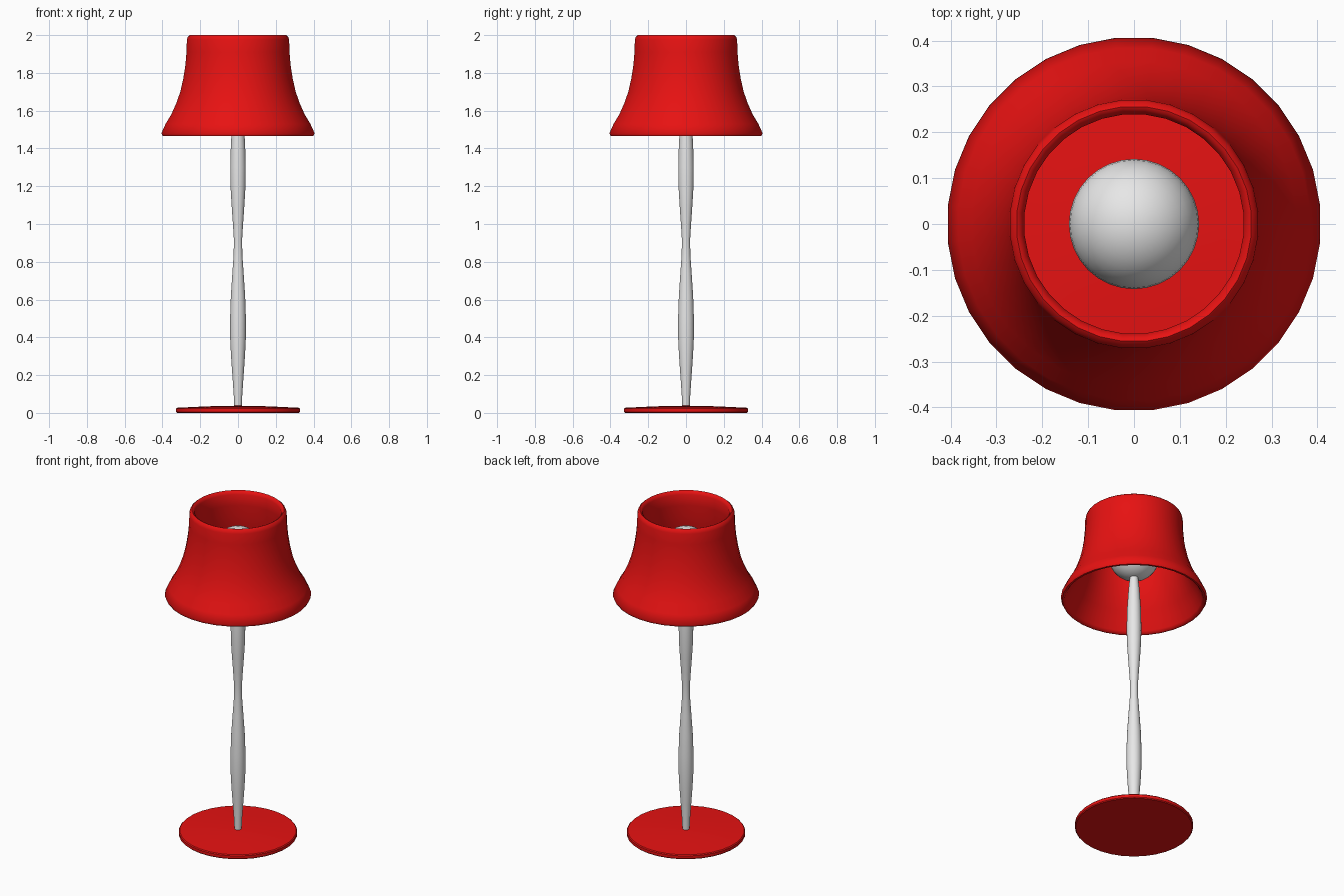
import bpy
import bmesh
from math import pi, radians
from mathutils import Matrix, Vector

SIDES = 32

cube = bpy.data.objects.get("Cube")
if cube:
    bpy.data.objects.remove(cube, do_unlink=True)


def make_material(name, colour):
    mat = bpy.data.materials.new(name)
    mat.use_nodes = True
    mat.diffuse_color = colour
    mat.node_tree.nodes["Principled BSDF"].inputs["Base Color"].default_value = colour
    return mat


def finish(name, bm, mat, angle=40):
    bmesh.ops.remove_doubles(bm, verts=bm.verts, dist=0.0001)
    bmesh.ops.recalc_face_normals(bm, faces=bm.faces)
    mesh = bpy.data.meshes.new(name)
    bm.to_mesh(mesh)
    bm.free()
    mesh.materials.append(mat)
    obj = bpy.data.objects.new(name, mesh)
    bpy.context.collection.objects.link(obj)
    bpy.ops.object.select_all(action='DESELECT')
    obj.select_set(True)
    bpy.context.view_layer.objects.active = obj
    bpy.ops.object.shade_smooth_by_angle(angle=radians(angle))
    return obj


def lathe(name, profile, mat, closed=False, angle=40):
    """Revolve (radius, height) points around the vertical axis."""
    bm = bmesh.new()
    turn = Matrix.Rotation(pi / SIDES, 3, 'Z')
    verts = [bm.verts.new(turn @ Vector((r, 0, z))) for r, z in profile]
    pairs = list(zip(verts, verts[1:]))
    if closed:
        pairs.append((verts[-1], verts[0]))
    edges = [bm.edges.new(p) for p in pairs]
    bmesh.ops.spin(bm, geom=verts + edges, cent=(0, 0, 0), axis=(0, 0, 1),
                   angle=2 * pi, steps=SIDES)
    return finish(name, bm, mat, angle)


red = make_material("red enamel", (0.8, 0.006, 0.006, 1))
grey = make_material("pale grey", (0.8, 0.8, 0.8, 1))

# Base: thin disc with a slightly domed top
lathe("base", [(0, 0), (0.325, 0), (0.33, 0.005), (0.33, 0.022), (0.325, 0.027),
               (0.2, 0.033), (0.1, 0.037), (0, 0.038)], red)

# Stem: two long swellings with a narrow waist
lathe("stem", [(0, 0.03), (0.02, 0.03), (0.023, 0.1), (0.03, 0.2), (0.037, 0.3),
               (0.042, 0.4), (0.042, 0.5), (0.038, 0.62), (0.03, 0.74),
               (0.023, 0.84), (0.022, 0.92), (0.027, 1.0), (0.034, 1.1),
               (0.04, 1.2), (0.041, 1.3), (0.038, 1.42), (0.031, 1.53),
               (0.022, 1.62), (0, 1.62)], grey)

# Bulb: sphere resting on the stem
bm = bmesh.new()
bmesh.ops.create_uvsphere(bm, u_segments=SIDES, v_segments=16, radius=0.142,
                          matrix=Matrix.Translation((0, 0, 1.745)))
finish("bulb", bm, grey)

# Shade: flared open shell with rounded rims
outer = [(0.4, 1.465), (0.408, 1.48), (0.385, 1.53), (0.355, 1.58), (0.328, 1.64),
         (0.307, 1.7), (0.291, 1.77), (0.28, 1.84), (0.274, 1.91), (0.272, 1.975),
         (0.267, 1.992), (0.257, 2.0)]
inner = [(0.25, 1.997), (0.24, 1.98)]
inner += [(r - 0.03, z) for r, z in outer[8:1:-1]]
inner += [(0.378, 1.48), (0.388, 1.465)]
lathe("shade", outer + inner, red, closed=True, angle=60)
